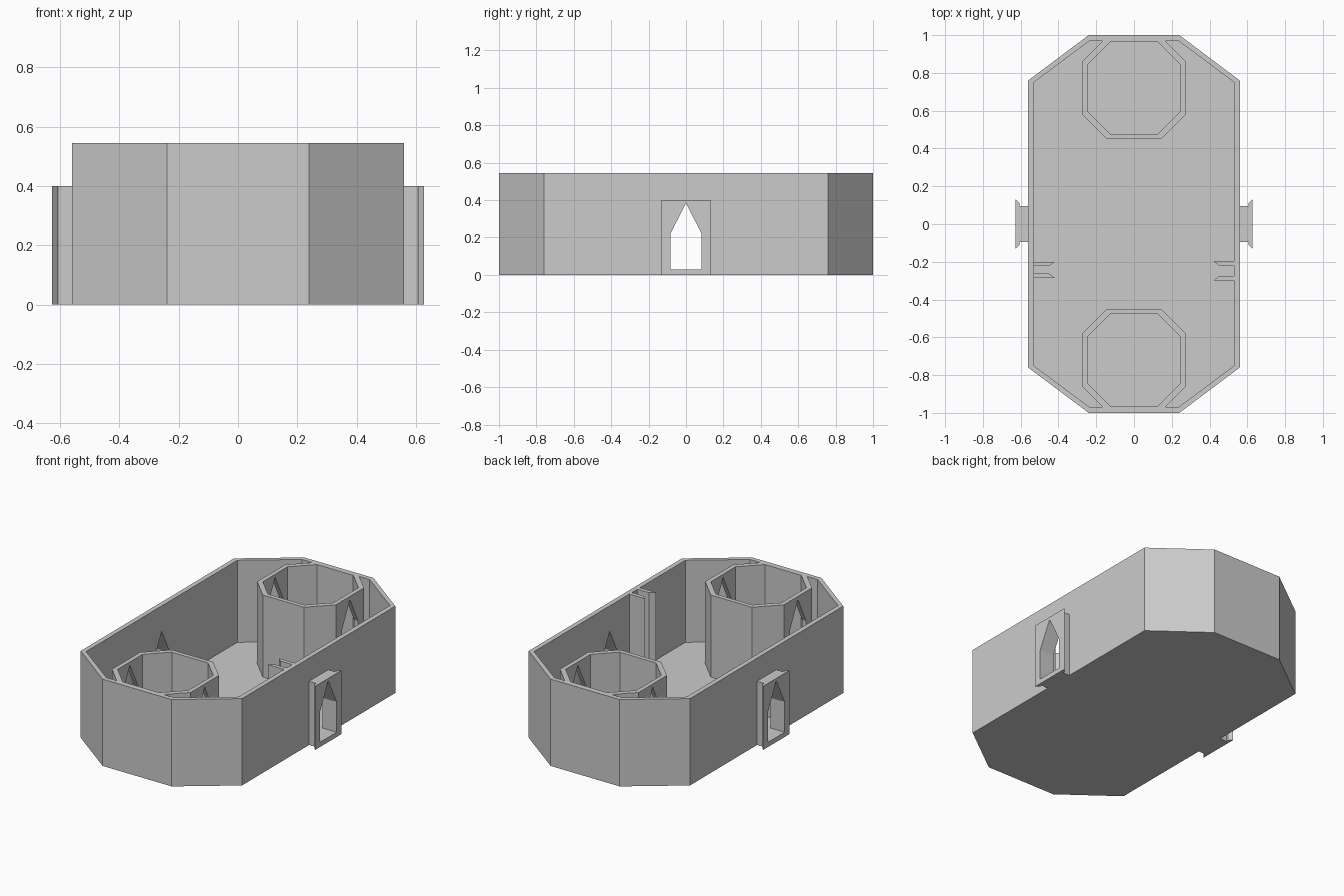
import bpy
import bmesh

cube = bpy.data.objects.get("Cube")
if cube:
    bpy.data.objects.remove(cube)

HEIGHT = 0.545
FLOOR = 0.03

stone = bpy.data.materials.new("stone_grey")
stone.use_nodes = True
colour = (0.6, 0.6, 0.6, 1)
stone.diffuse_color = colour
stone.node_tree.nodes["Principled BSDF"].inputs["Base Color"].default_value = colour


def prism(name, profile, low, high, axis="z"):
    """Extrude a flat outline along z (outline in x, y) or along x (outline in y, z)."""
    def place(p, d):
        return (p[0], p[1], d) if axis == "z" else (d, p[0], p[1])
    bm = bmesh.new()
    ends = [[bm.verts.new(place(p, d)) for p in profile] for d in (low, high)]
    count = len(profile)
    for ring in ends:
        bm.faces.new(ring)
    for i in range(count):
        j = (i + 1) % count
        bm.faces.new((ends[0][i], ends[0][j], ends[1][j], ends[1][i]))
    bmesh.ops.recalc_face_normals(bm, faces=bm.faces)
    mesh = bpy.data.meshes.new(name)
    bm.to_mesh(mesh)
    bm.free()
    mesh.materials.append(stone)
    obj = bpy.data.objects.new(name, mesh)
    bpy.context.collection.objects.link(obj)
    return obj


def cut(target, cutter):
    """Subtract the cutter from the target and discard the cutter."""
    cutter.hide_render = True
    mod = target.modifiers.new("cut", "BOOLEAN")
    mod.operation = "DIFFERENCE"
    mod.solver = "EXACT"
    mod.object = cutter
    bpy.context.view_layer.objects.active = target
    bpy.ops.object.modifier_apply(modifier=mod.name)
    bpy.data.objects.remove(cutter)


def octagon(hx, hy, cx, cy, y=0):
    """Rectangle with half sizes hx, hy and corners cut by cx, cy."""
    quarter = [(hx, hy - cy), (hx - cx, hy)]
    right_back = quarter
    left_back = [(-a, b) for a, b in reversed(quarter)]
    back = right_back + left_back
    front = [(-a, -b) for a, b in back]
    return [(a, b + y) for a, b in back + front]


def arch(half, shoulder, tip, y=0):
    """Pointed doorway outline."""
    return [(y - half, FLOOR), (y + half, FLOOR), (y + half, shoulder),
            (y, tip), (y - half, shoulder)]


def cut_door(target):
    cut(target, prism("door_cutter", arch(0.083, 0.22, 0.385), -1, 1, "x"))


# Outer wall with floor and two side doorways
wall = prism("outer_wall", octagon(0.56, 1, 0.32, 0.24), 0, HEIGHT)
cut(wall, prism("room_cutter", octagon(0.53, 0.97, 0.295, 0.22), FLOOR, 1))
cut_door(wall)

# Eight-sided towers with a tall pointed opening on each side
for name, y in (("front_tower", -0.72), ("back_tower", 0.72)):
    tower = prism(name, octagon(0.273, 0.27, 0.13, 0.13, y), FLOOR / 2, HEIGHT)
    cut(tower, prism("tower_cutter", octagon(0.246, 0.243, 0.12, 0.12, y), FLOOR, 1))
    cut(tower, prism("opening_cutter", arch(0.08, 0.36, 0.525, y), -1, 1, "x"))

# Door surrounds with a flared outer lip
half = [(0.545, 0.095), (0.607, 0.095), (0.607, 0.11), (0.627, 0.13)]
outline = half + [(x, -y) for x, y in reversed(half)]
for name, side in (("left", 1), ("right", -1)):
    frame = prism(name + "_door_frame", [(side * x, y) for x, y in outline], 0, 0.4)
    cut_door(frame)

# Paired rails with splayed ends: full height on the left, low on the right
for name, side, centre, inner, outer, top in (
        ("left", 1, -0.2475, 0.0275, 0.0525, HEIGHT),
        ("right", -1, -0.2425, 0.02, 0.0425, 0.3)):
    for end, flip in (("back", 1), ("front", -1)):
        rail = [(0.54, outer), (0.42, outer), (0.45, inner), (0.54, inner)]
        prism(f"{name}_{end}_rail",
              [(side * x, centre + flip * y) for x, y in rail], FLOOR / 2, top)
